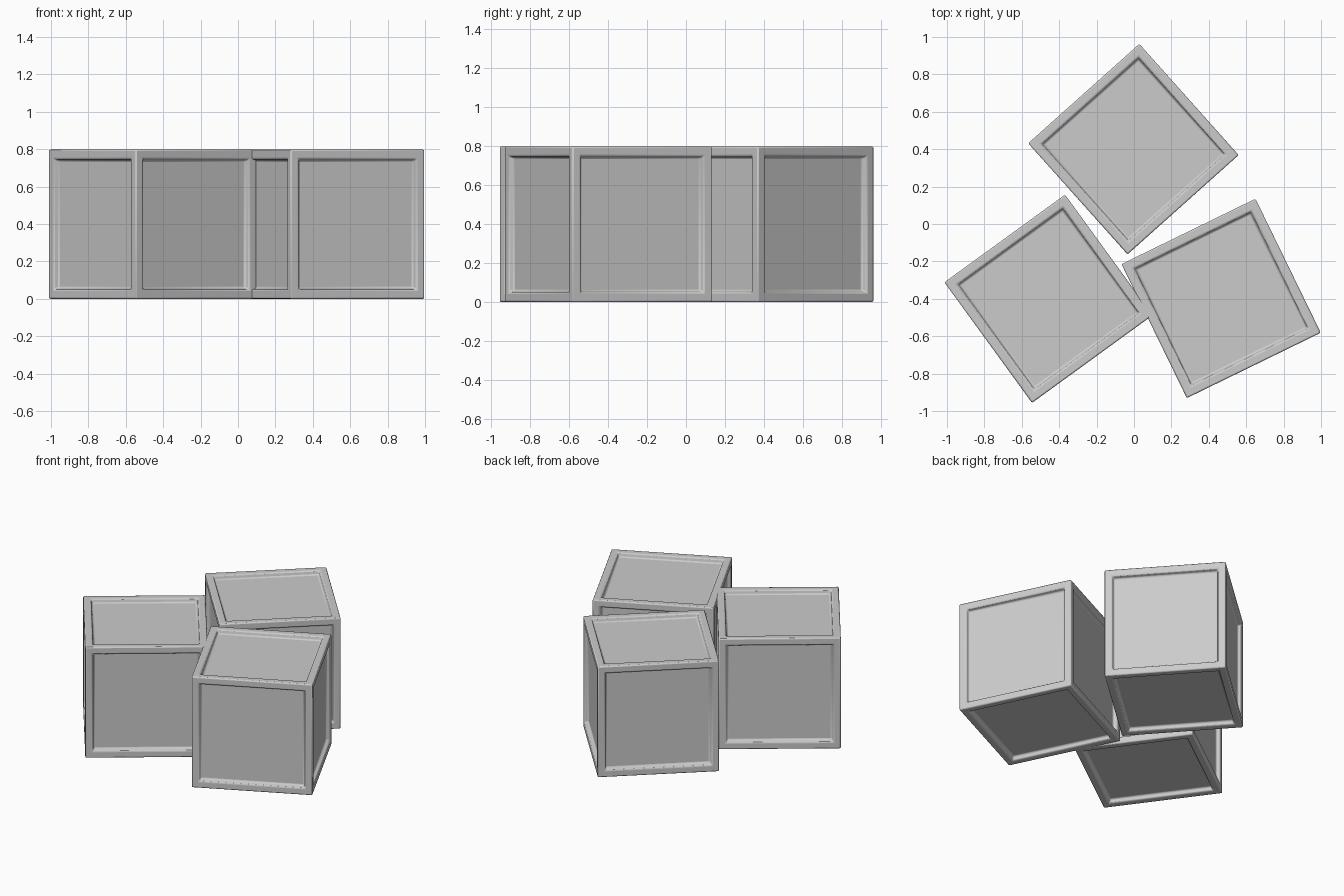
import bpy, bmesh
from math import radians

if "Cube" in bpy.data.objects:
    bpy.data.objects.remove(bpy.data.objects["Cube"])

SIZE = 0.797


def crate(name, x, y, angle):
    # cube with a recessed panel on each of its six sides
    bm = bmesh.new()
    bmesh.ops.create_cube(bm, size=SIZE)
    panels = bm.faces[:]
    bmesh.ops.inset_individual(bm, faces=panels, thickness=0.069, depth=0)
    bmesh.ops.inset_individual(bm, faces=panels, thickness=0.012, depth=-0.03)
    bmesh.ops.recalc_face_normals(bm, faces=bm.faces[:])
    mesh = bpy.data.meshes.new(name)
    bm.to_mesh(mesh)
    bm.free()
    obj = bpy.data.objects.new(name, mesh)
    bpy.context.collection.objects.link(obj)
    obj.location = (x, y, SIZE / 2)
    obj.rotation_euler.z = radians(angle)
    # small rounding on outer edges and panel rims
    bev = obj.modifiers.new("edge_rounding", 'BEVEL')
    bev.width = 0.008
    bev.segments = 2
    bev.limit_method = 'ANGLE'
    bev.angle_limit = radians(30)
    bpy.ops.object.select_all(action='DESELECT')
    bpy.context.view_layer.objects.active = obj
    obj.select_set(True)
    bpy.ops.object.shade_smooth_by_angle(angle=radians(30))
    return obj


# three crates pushed together
crate("back_crate", -0.003, 0.40, 41.8)
crate("left_crate", -0.457, -0.40, 36)
crate("right_crate", 0.466, -0.398, 26)
